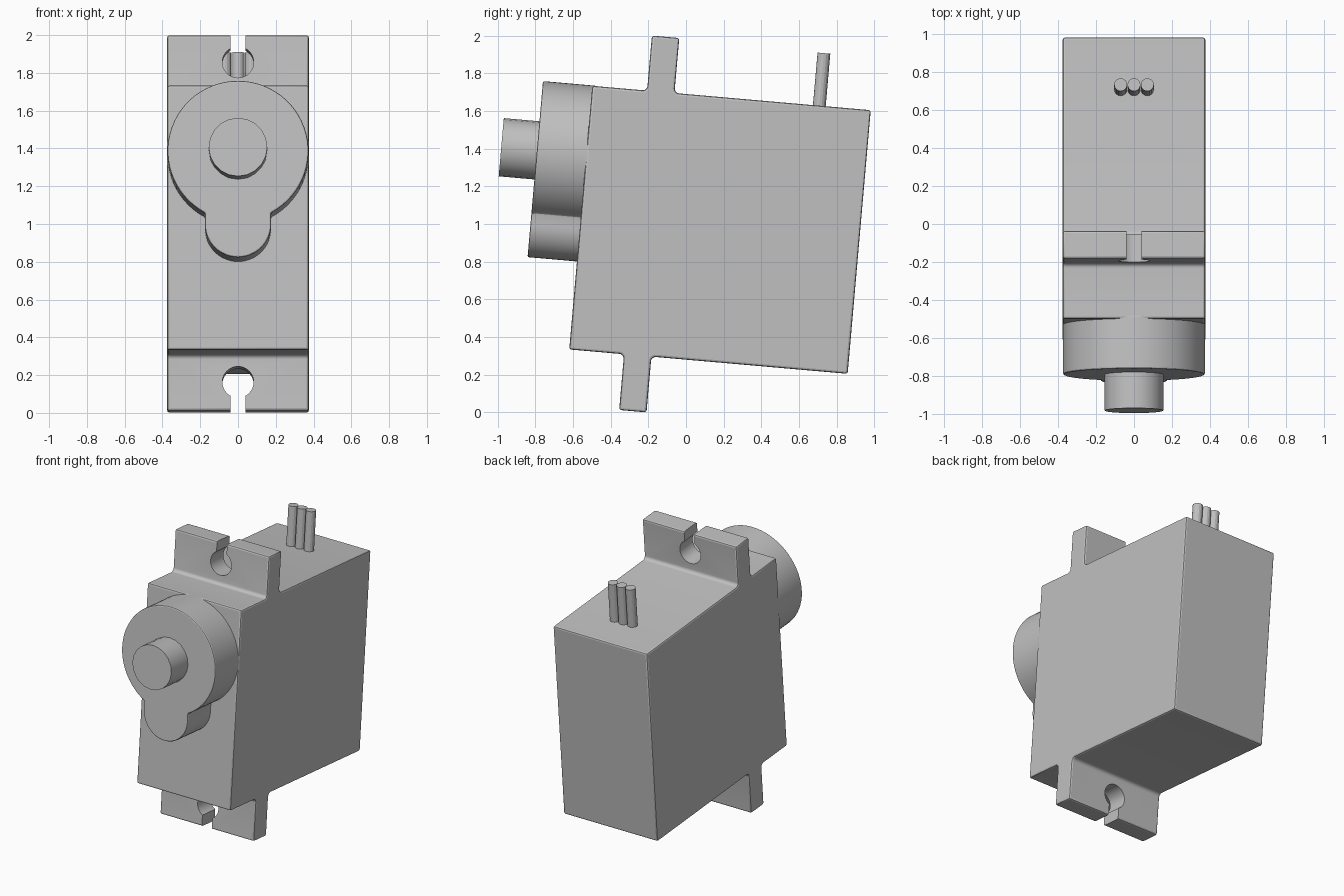
import bpy, bmesh, math
from mathutils import Matrix

if "Cube" in bpy.data.objects:
    bpy.data.objects.remove(bpy.data.objects["Cube"])

# The whole model leans five degrees: local y = depth, local z = height
LEAN = Matrix.Translation((0, -0.62, 0.334)) @ Matrix.Rotation(math.radians(-5), 4, 'X')

grey = bpy.data.materials.new("plain_grey")
grey.diffuse_color = (0.53, 0.53, 0.53, 1)
grey.use_nodes = True
grey.node_tree.nodes["Principled BSDF"].inputs["Base Color"].default_value = grey.diffuse_color


def prism(name, pts, axis, a, b):
    """Extrude a 2D outline from a to b along axis 'X', 'Y' or 'Z'."""
    place = {'X': lambda p, t: (t, p[0], p[1]),
             'Y': lambda p, t: (p[0], t, p[1]),
             'Z': lambda p, t: (p[0], p[1], t)}[axis]
    bm = bmesh.new()
    lo = [bm.verts.new(place(p, a)) for p in pts]
    hi = [bm.verts.new(place(p, b)) for p in pts]
    n = len(pts)
    bm.faces.new(lo)
    bm.faces.new(hi)
    for i in range(n):
        j = (i + 1) % n
        bm.faces.new((lo[i], lo[j], hi[j], hi[i]))
    bmesh.ops.recalc_face_normals(bm, faces=bm.faces)
    me = bpy.data.meshes.new(name)
    bm.to_mesh(me)
    bm.free()
    me.materials.append(grey)
    ob = bpy.data.objects.new(name, me)
    bpy.context.collection.objects.link(ob)
    ob.matrix_world = LEAN
    return ob


def finish(ob, bevel=0.0, cutters=()):
    """Bevel, cut, then shade smooth with sharp edges kept."""
    bpy.ops.object.select_all(action='DESELECT')
    ob.select_set(True)
    bpy.context.view_layer.objects.active = ob
    if bevel:
        m = ob.modifiers.new("bevel", 'BEVEL')
        m.width, m.segments = bevel, 2
        m.limit_method, m.angle_limit = 'ANGLE', math.radians(30)
        bpy.ops.object.modifier_apply(modifier="bevel")
    for c in cutters:
        m = ob.modifiers.new("cut", 'BOOLEAN')
        m.operation, m.solver, m.object = 'DIFFERENCE', 'EXACT', c
        bpy.ops.object.modifier_apply(modifier="cut")
        bpy.data.objects.remove(c)
    bpy.ops.object.shade_smooth_by_angle(angle=math.radians(20))


def arc(cx, cy, r, a0, a1, n):
    return [(cx + r * math.cos(math.radians(a0 + (a1 - a0) * i / n)),
             cy + r * math.sin(math.radians(a0 + (a1 - a0) * i / n))) for i in range(n + 1)]


# Case with both mounting tabs: one side profile with filleted tab roots
D, H, T0, T1, F = 1.484, 1.405, 0.292, 0.438, 0.025
LOW, HIGH = -0.297, 1.698
profile = [(0, 0)]
profile += arc(T0 - F, -F, F, 90, 0, 6) + [(T0, LOW), (T1, LOW)]
profile += arc(T1 + F, -F, F, 180, 90, 6) + [(D, 0), (D, H)]
profile += arc(T1 + F, H + F, F, 270, 180, 6) + [(T1, HIGH), (T0, HIGH)]
profile += arc(T0 - F, H + F, F, 0, -90, 6) + [(0, H)]
case = prism("case_with_tabs", profile, 'X', -0.375, 0.375)


# Keyhole screw slots, open at the tab ends
def keyhole(cz, side):
    r, s = 0.083, 0.04
    half = math.asin(s / r)
    pts = [(s, cz + side * 0.3)]
    for i in range(33):
        a = half + (2 * math.pi - 2 * half) * i / 32
        pts.append((r * math.sin(a), cz + side * r * math.cos(a)))
    pts.append((-s, cz + side * 0.3))
    ob = prism("slot_cutter", pts, 'Y', T0 - 0.1, T1 + 0.1)
    ob.hide_render = True
    return ob


slots = [keyhole(1.554, 1), keyhole(-0.146, -1)]
bpy.context.view_layer.update()
finish(case, 0.012, slots)

# Raised gear housing: large round with a smaller lobe below
CZ, R, LZ, LR = 1.034, 0.373, 0.644, 0.175
join = math.degrees(math.asin(LR / R))
housing = arc(0, CZ, R, -90 + join, 270 - join, 56) + arc(0, LZ, LR, 180, 360, 24)
finish(prism("gear_housing", housing, 'Y', -0.263, 0.02), 0.008)

# Output shaft
finish(prism("output_shaft", arc(0, CZ + 0.004, 0.155, 0, 342, 19), 'Y', -0.453, -0.2))

# Three wires out of the top
for i in (-1, 0, 1):
    finish(prism("wire", arc(0.07 * i, 1.21, 0.034, 0, 337.5, 15), 'Z', H - 0.05, 1.685))
